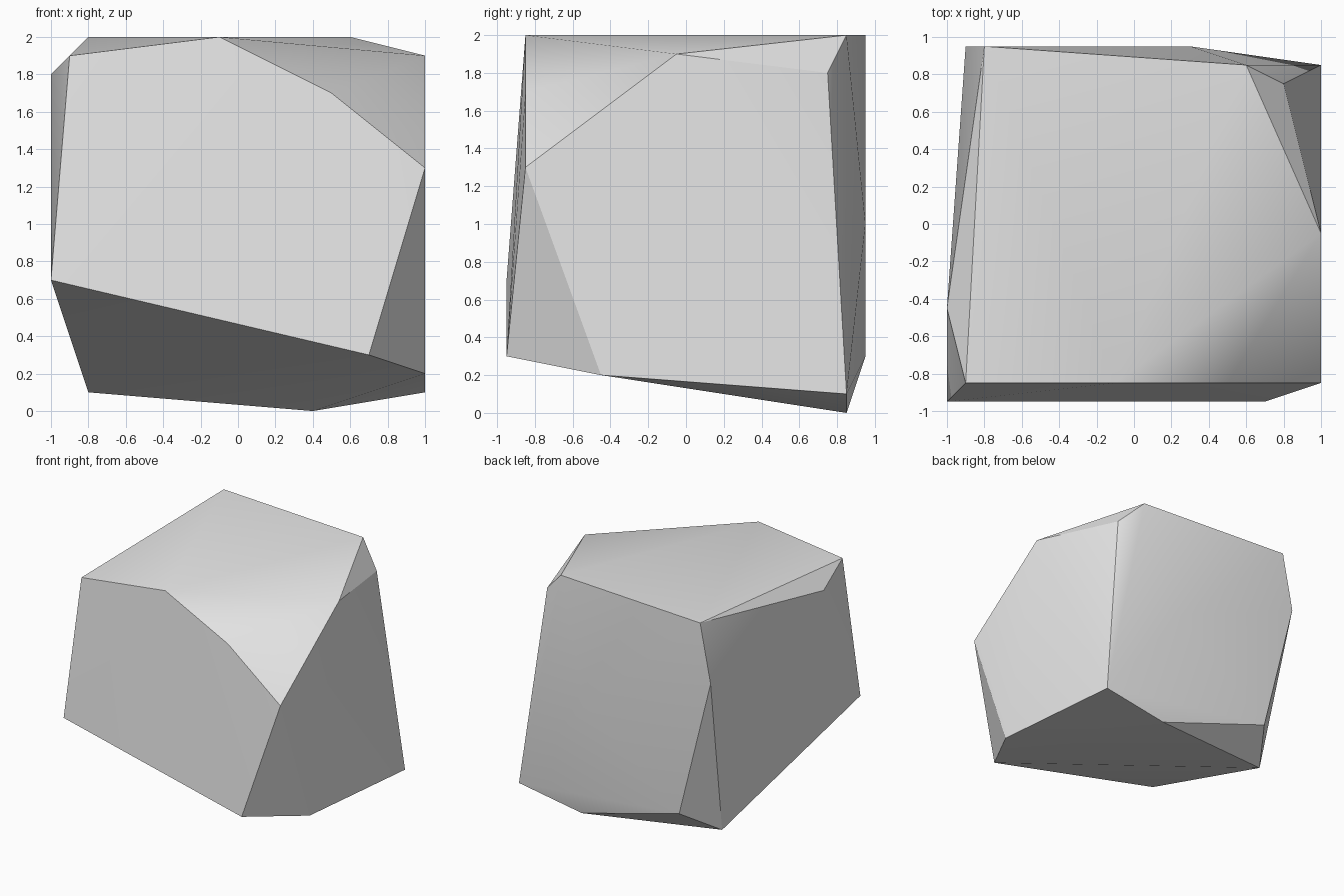
import bpy
import bmesh
import math

# Remove the default object only
default = bpy.data.objects.get("Cube")
if default:
    bpy.data.objects.remove(default, do_unlink=True)

# Single stone colour
stone = bpy.data.materials.new("stone_grey")
stone.use_nodes = True
colour = (0.8, 0.8, 0.8, 1)
stone.diffuse_color = colour
stone.node_tree.nodes["Principled BSDF"].inputs["Base Color"].default_value = colour

# Corners of the chipped boulder, grouped by the side they shape
corners = {
    "front": [(-.9, -.85, 1.9), (-.1, -.85, 2), (.5, -.85, 1.7),
              (1, -.85, 1.3), (.7, -.95, .3), (-1, -.95, .7)],
    "right": [(1, -.05, 1.9), (.8, .75, 1.8), (1, .85, .1), (1, -.45, .2)],
    "back": [(.6, .85, 2), (-.8, .95, 2), (-.9, .95, 1.5),
             (.3, .95, 1), (-.6, .95, .3)],
    "left": [(-1, -.45, 1.8)],
    "bottom": [(.4, .85, 0), (-.8, .65, .1)],
}


def make_boulder(name, sides, material):
    """Wrap a convex faceted skin around the corner points."""
    bm = bmesh.new()
    for points in sides.values():
        for point in points:
            bm.verts.new(point)
    hull = bmesh.ops.convex_hull(bm, input=bm.verts[:])
    inside = [v for v in hull["geom_interior"] if isinstance(v, bmesh.types.BMVert)]
    bmesh.ops.delete(bm, geom=inside, context="VERTS")
    bmesh.ops.recalc_face_normals(bm, faces=bm.faces[:])
    mesh = bpy.data.meshes.new(name)
    bm.to_mesh(mesh)
    bm.free()
    mesh.materials.append(material)
    obj = bpy.data.objects.new(name, mesh)
    bpy.context.collection.objects.link(obj)
    return obj


boulder = make_boulder("boulder", corners, stone)

# Soft shading over shallow creases, crisp chipped edges elsewhere
bpy.ops.object.select_all(action="DESELECT")
boulder.select_set(True)
bpy.context.view_layer.objects.active = boulder
bpy.ops.object.shade_smooth_by_angle(angle=math.radians(30))
